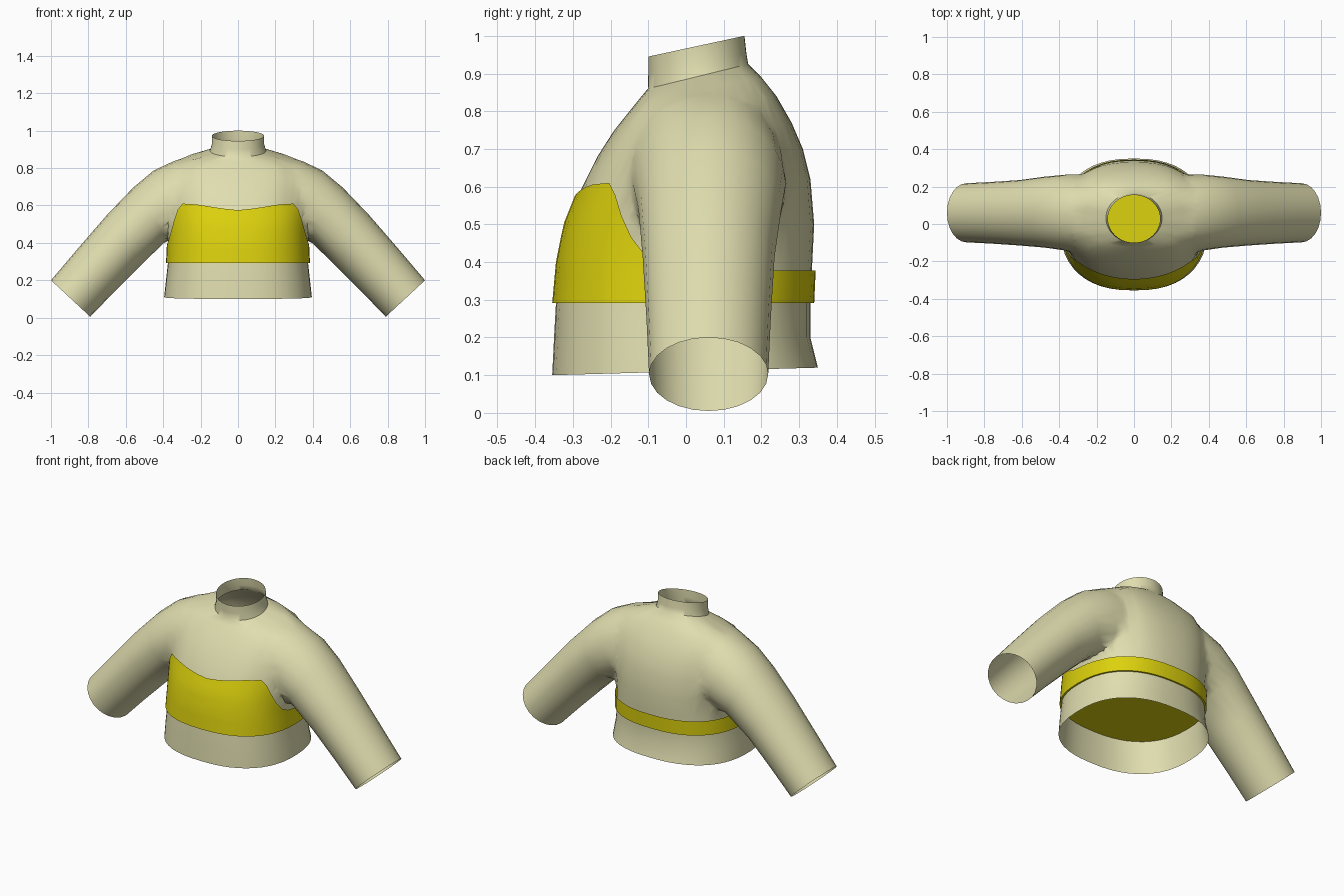
import bpy, bmesh, math
from mathutils import Vector

if "Cube" in bpy.data.objects:
    bpy.data.objects.remove(bpy.data.objects["Cube"])

SIDES = 48


def material(name, rgb):
    m = bpy.data.materials.new(name)
    m.diffuse_color = (*rgb, 1)
    m.use_nodes = True
    m.node_tree.nodes["Principled BSDF"].inputs["Base Color"].default_value = m.diffuse_color
    return m


cream = material("cream knit", (0.75, 0.73, 0.43))
yellow = material("yellow cloth", (0.72, 0.64, 0.004))

# Torso rings: front height, back height, half width, front y, back y
TORSO = [
    (0.10, 0.12, 0.395, -0.355, 0.350),
    (0.20, 0.20, 0.385, -0.350, 0.330),
    (0.29, 0.29, 0.375, -0.345, 0.330),
    (0.40, 0.40, 0.370, -0.335, 0.335),
    (0.50, 0.50, 0.372, -0.315, 0.340),
    (0.60, 0.62, 0.385, -0.275, 0.330),
    (0.68, 0.70, 0.390, -0.235, 0.310),
    (0.75, 0.77, 0.390, -0.190, 0.280),
    (0.80, 0.84, 0.360, -0.150, 0.240),
    (0.835, 0.89, 0.260, -0.122, 0.200),
    (0.86, 0.925, 0.150, -0.101, 0.165),
    (0.90, 0.955, 0.140, -0.100, 0.160),
    (0.945, 1.00, 0.140, -0.100, 0.155),
]

# Sleeve sections: top x, top z, bottom x, bottom z, centre y, half depth
SLEEVE = [
    (1.00, 0.20, 0.79, 0.005, 0.060, 0.158),
    (0.86, 0.365, 0.66, 0.14, 0.060, 0.165),
    (0.70, 0.55, 0.52, 0.28, 0.060, 0.175),
    (0.55, 0.72, 0.38, 0.42, 0.065, 0.195),
    (0.45, 0.805, 0.30, 0.42, 0.065, 0.210),
    (0.36, 0.843, 0.22, 0.44, 0.060, 0.205),
    (0.24, 0.838, 0.12, 0.46, 0.050, 0.180),
]


def spow(v, e):
    return math.copysign(abs(v) ** e, v)


def torso_point(ring, a, grow=0.0):
    """Point on a rounded-box ring; angle 0 is the front."""
    zf, zb, w, yf, yb = ring
    e = 2 / 2.4 if w > 0.2 else 1.0
    yc, b = (yf + yb) / 2, (yb - yf) / 2
    c = -spow(math.cos(a), e)
    return Vector(((w + grow) * spow(math.sin(a), e), yc + (b + grow) * c,
                   zf + (zb - zf) * (c + 1) / 2))


def torso_at(z, a, grow):
    """Point on the torso at a given height, pushed outward."""
    pts = [torso_point(r, a, grow) for r in TORSO]
    for p, q in zip(pts, pts[1:]):
        if p.z <= z <= q.z:
            return p.lerp(q, (z - p.z) / (q.z - p.z))
    return pts[0]


def loft(name, rings, mat, caps):
    """Join rings of points into a tube, capping the listed ring indices."""
    bm = bmesh.new()
    vs = [[bm.verts.new(p) for p in r] for r in rings]
    n = len(rings[0])
    for lo, hi in zip(vs, vs[1:]):
        for i in range(n):
            j = (i + 1) % n
            bm.faces.new((lo[i], lo[j], hi[j], hi[i]))
    for c in caps:
        bm.faces.new(vs[c])
    bmesh.ops.recalc_face_normals(bm, faces=bm.faces[:])
    me = bpy.data.meshes.new(name)
    bm.to_mesh(me)
    bm.free()
    ob = bpy.data.objects.new(name, me)
    bpy.context.collection.objects.link(ob)
    me.materials.append(mat)
    return ob


def activate(ob):
    bpy.ops.object.select_all(action='DESELECT')
    ob.select_set(True)
    bpy.context.view_layer.objects.active = ob


angles = [2 * math.pi * i / SIDES for i in range(SIDES)]

# Torso with collar
sweater = loft("sweater", [[torso_point(r, a) for a in angles] for r in TORSO],
               cream, (0, -1))


# Sleeves, joined into the torso
def sleeve_ring(sec, side):
    xt, zt, xb, zb, yc, ry = sec
    out = []
    for i in range(24):
        a = 2 * math.pi * i / 24
        k = (1 + math.cos(a)) / 2
        out.append((side * (xb + (xt - xb) * k), yc + ry * math.sin(a),
                    zb + (zt - zb) * k))
    return out


for side in (-1, 1):
    sleeve = loft("sleeve", [sleeve_ring(s, side) for s in SLEEVE], cream, (0, -1))
    activate(sweater)
    mod = sweater.modifiers.new("join", 'BOOLEAN')
    mod.operation, mod.solver, mod.object = 'UNION', 'EXACT', sleeve
    bpy.ops.object.modifier_apply(modifier=mod.name)
    bpy.data.objects.remove(sleeve, do_unlink=True)

# Open the hem, neck and cuffs, then soften the shoulder seams
bm = bmesh.new()
bm.from_mesh(sweater.data)
bmesh.ops.delete(bm, geom=[f for f in bm.faces if len(f.verts) >= 20],
                 context='FACES')
bmesh.ops.remove_doubles(bm, verts=bm.verts[:], dist=0.002)
bmesh.ops.triangulate(bm, faces=[f for f in bm.faces if len(f.verts) > 4])
seam = [v for v in bm.verts
        if 0.24 < abs(v.co.x) < 0.56 and 0.41 < v.co.z < 0.87]
for _ in range(3):
    bmesh.ops.smooth_vert(bm, verts=seam, factor=0.4, use_axis_x=True,
                          use_axis_y=True, use_axis_z=True)
bm.to_mesh(sweater.data)
bm.free()

# Bandeau: a band just outside the torso with a sweetheart top edge
EDGE = [(0, .575), (10, .585), (28, .605), (45, .61), (54, .57), (64, .49),
        (73, .425), (85, .39), (110, .378), (180, .378)]


def edge_height(a):
    d = math.degrees(a)
    d = min(d, 360 - d)
    for (d0, z0), (d1, z1) in zip(EDGE, EDGE[1:]):
        if d <= d1 + 1e-6:
            return z0 + (z1 - z0) * (d - d0) / (d1 - d0)
    return EDGE[-1][1]


ROWS = 8
band = [[torso_at(0.292 + (edge_height(a) - 0.292) * r / ROWS, a, 0.010)
         for a in angles] for r in range(ROWS + 1)]
bandeau = loft("bandeau", band, yellow, (0,))

for ob in (sweater, bandeau):
    activate(ob)
    bpy.ops.object.shade_smooth_by_angle(angle=math.radians(50))
